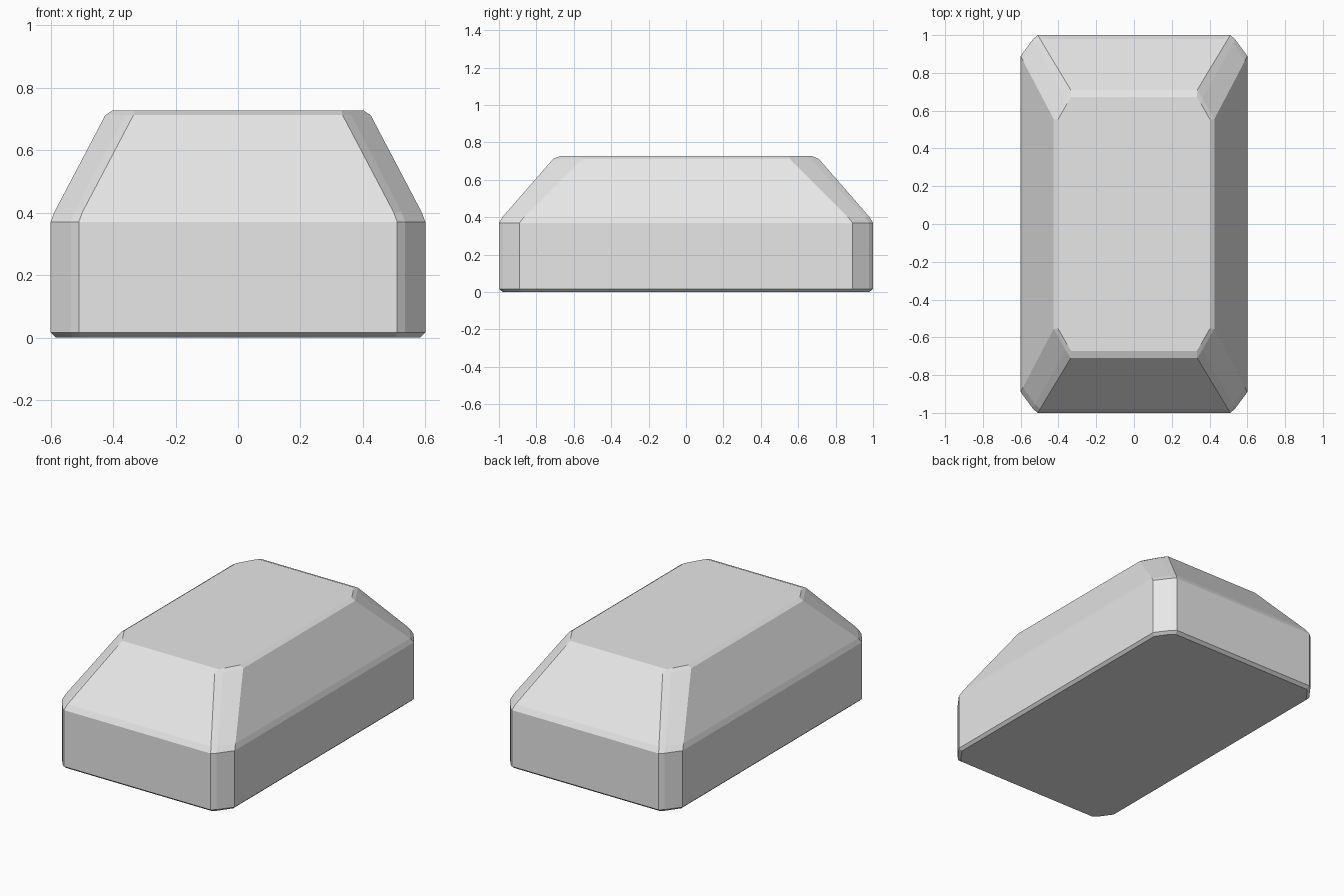
import bpy
import bmesh

# Remove the default cube
cube = bpy.data.objects.get("Cube")
if cube:
    bpy.data.objects.remove(cube, do_unlink=True)

# Plain grey material
grey = bpy.data.materials.new("light_grey")
grey.use_nodes = True
grey.diffuse_color = (0.8, 0.8, 0.8, 1)
grey.node_tree.nodes["Principled BSDF"].inputs["Base Color"].default_value = (0.8, 0.8, 0.8, 1)


def ring_points(hx, hy, z, cut_x, cut_y, mid_x, mid_y):
    """Rectangle outline whose corners are bevelled in two segments."""
    corner = [(hx, hy - cut_y), (hx - mid_x, hy - mid_y), (hx - cut_x, hy)]
    points = []
    for sx, sy in ((1, 1), (-1, 1), (-1, -1), (1, -1)):
        part = corner if sx == sy else corner[::-1]
        points += [(sx * x, sy * y, z) for x, y in part]
    return points


# Levels: half width, half length, height, corner cuts
levels = [
    (0.583, 0.98, 0.0, 0.08, 0.1, 0.056, 0.02),
    (0.6, 1.0, 0.016, 0.09, 0.11, 0.065, 0.022),
    (0.6, 1.0, 0.37, 0.09, 0.11, 0.065, 0.022),
    (0.588, 0.98, 0.402, 0.09, 0.115, 0.064, 0.025),
    (0.425, 0.71, 0.712, 0.09, 0.155, 0.062, 0.045),
    (0.402, 0.672, 0.727, 0.07, 0.118, 0.048, 0.034),
]

# Body: wall faces between levels, closed at both ends
bm = bmesh.new()
rings = [[bm.verts.new(p) for p in ring_points(*level)] for level in levels]
for low, high in zip(rings, rings[1:]):
    count = len(low)
    for i in range(count):
        j = (i + 1) % count
        bm.faces.new((low[i], low[j], high[j], high[i]))
bm.faces.new(rings[0][::-1])
bm.faces.new(rings[-1])
bmesh.ops.recalc_face_normals(bm, faces=bm.faces)

mesh = bpy.data.meshes.new("bevelled_block")
bm.to_mesh(mesh)
bm.free()
mesh.materials.append(grey)
block = bpy.data.objects.new("bevelled_block", mesh)
bpy.context.collection.objects.link(block)
